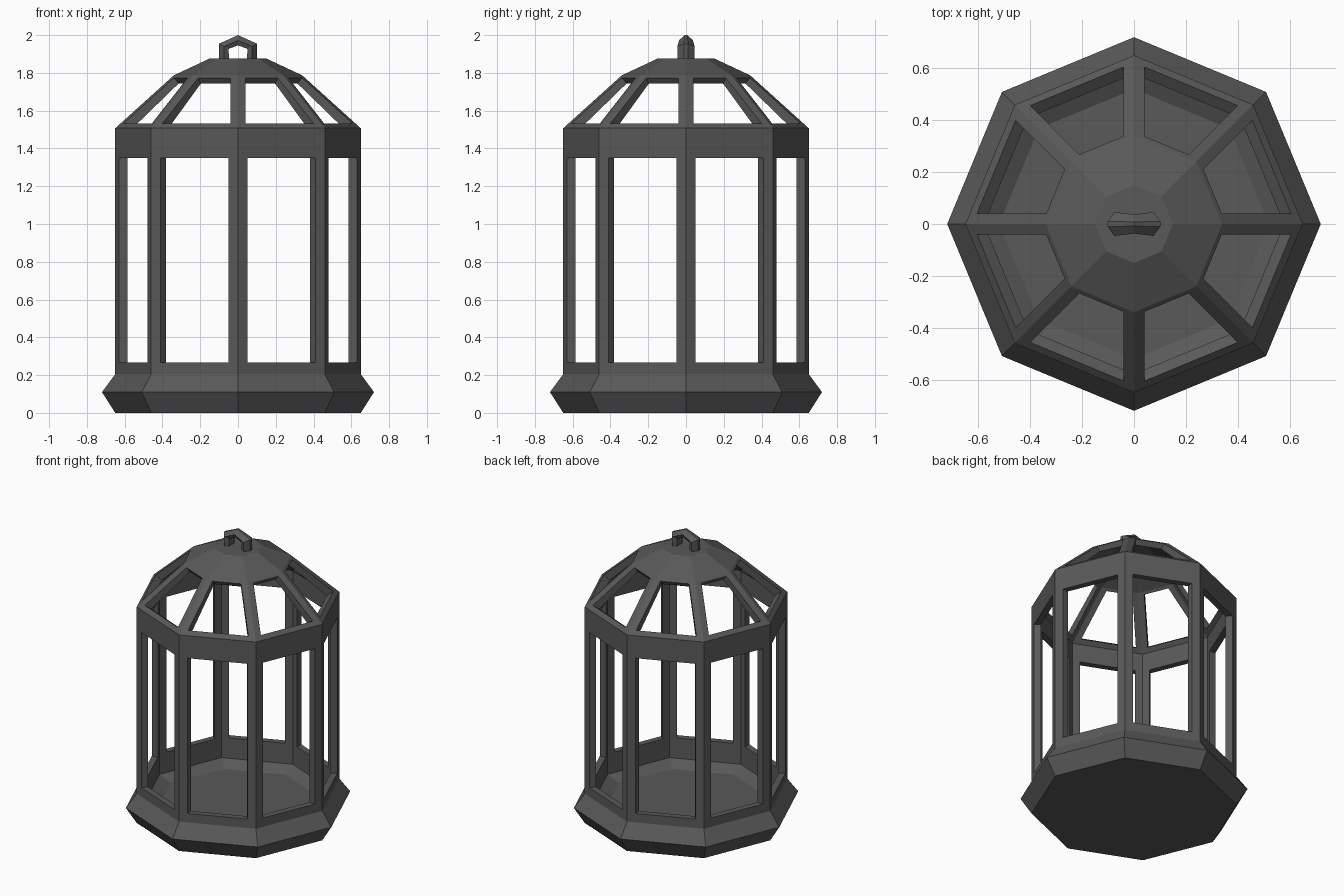
import bpy, bmesh, math
from mathutils import Vector

if "Cube" in bpy.data.objects:
    bpy.data.objects.remove(bpy.data.objects["Cube"])

N = 8
metal = bpy.data.materials.new("dark_grey_metal")
metal.diffuse_color = (0.1, 0.1, 0.1, 1)
metal.use_nodes = True
metal.node_tree.nodes["Principled BSDF"].inputs["Base Color"].default_value = metal.diffuse_color


def finish(bm, name):
    bmesh.ops.remove_doubles(bm, verts=bm.verts, dist=1e-4)
    bmesh.ops.recalc_face_normals(bm, faces=bm.faces)
    me = bpy.data.meshes.new(name)
    bm.to_mesh(me)
    bm.free()
    me.materials.append(metal)
    ob = bpy.data.objects.new(name, me)
    bpy.context.collection.objects.link(ob)
    return ob


def corner(k, r, z):
    a = 2 * math.pi * k / N
    return Vector((r * math.cos(a), r * math.sin(a), z))


def quad(bm, pts):
    return bm.faces.new([bm.verts.new(p) for p in pts])


def edge_pair(k, r, z, margin):
    """Two points on the octagon side k, set in from its corners."""
    a, b = corner(k, r, z), corner(k + 1, r, z)
    d = (b - a).normalized() * margin
    return a + d, b - d


def framed_panel(bm, k, low, high, win_low, win_high, margin):
    """Panel of side k with a four-sided opening."""
    a, b = edge_pair(k, *low, 0)
    d, c = edge_pair(k, *high, 0)
    e, f = edge_pair(k, *win_low, margin)
    h, g = edge_pair(k, *win_high, margin)
    for q in ((a, b, f, e), (b, c, g, f), (c, d, h, g), (d, a, e, h)):
        quad(bm, q)


# Cage: walls, domed roof frame and cap as one outer skin
bm = bmesh.new()
eave, ring, cap = (0.65, 1.507), (0.34, 1.787), (0.15, 1.876)
base = [(0.65, 0), (0.72, 0.11), (0.65, 0.205)]
bowl = [(0.605, 0.205), (0.605, 0.125), (0.52, 0.085)]


def on_roof(r):
    t = (eave[0] - r) / (eave[0] - ring[0])
    return r, eave[1] + t * (ring[1] - eave[1])


for k in range(N):
    framed_panel(bm, k, base[-1], eave, (0.65, 0.267), (0.65, 1.35), 0.054)
    framed_panel(bm, k, eave, ring, on_roof(0.622), on_roof(0.355), 0.043)
    quad(bm, (corner(k, *ring), corner(k + 1, *ring),
              corner(k + 1, *cap), corner(k, *cap)))
quad(bm, [corner(k, *cap) for k in range(N)])
bmesh.ops.remove_doubles(bm, verts=bm.verts, dist=1e-4)
bmesh.ops.recalc_face_normals(bm, faces=bm.faces)

# Inner skin: slightly smaller copy, joined to the outer one at the openings
rims = [e for e in bm.edges if e.is_boundary]
dup = bmesh.ops.duplicate(bm, geom=bm.verts[:] + bm.edges[:] + bm.faces[:])
vmap = dup["vert_map"]
for e in rims:
    a, b = e.verts
    bm.faces.new((a, b, vmap[b], vmap[a]))
for v in [g for g in dup["geom"] if isinstance(g, bmesh.types.BMVert)]:
    v.co.x *= 0.93
    v.co.y *= 0.93
    if v.co.z > 1.4:
        v.co.z -= 0.03
finish(bm, "cage_frame")

# Base tray with flared rim and shallow bowl floor
bm = bmesh.new()
profile = base + bowl
for k in range(N):
    for p, q in zip(profile, profile[1:]):
        quad(bm, (corner(k, *p), corner(k + 1, *p), corner(k + 1, *q), corner(k, *q)))
for p in (profile[0], profile[-1]):
    quad(bm, [corner(k, *p) for k in range(N)])
finish(bm, "base_tray")

# Hanging loop: six-sided section swept over a house-shaped path
bm = bmesh.new()
path = [(-0.073, 1.865), (-0.075, 1.94), (0, 1.972), (0.075, 1.94), (0.073, 1.865)]
outward = [(-1, 0), (-0.95, 0.5), (0, 1), (0.95, 0.5), (1, 0)]
width = [1, 1, 0.8, 1, 1]
section = [(0.028, -0.01), (0.028, 0.01), (0, 0.046),
           (-0.026, 0.03), (-0.026, -0.03), (0, -0.046)]
rings = [[bm.verts.new((x + nx * s, y * w, z + nz * s)) for s, y in section]
         for (x, z), (nx, nz), w in zip(path, outward, width)]
for a, b in zip(rings, rings[1:]):
    for i in range(6):
        j = (i + 1) % 6
        bm.faces.new((a[i], a[j], b[j], b[i]))
bm.faces.new(rings[0])
bm.faces.new(rings[-1])
finish(bm, "hanging_loop")
